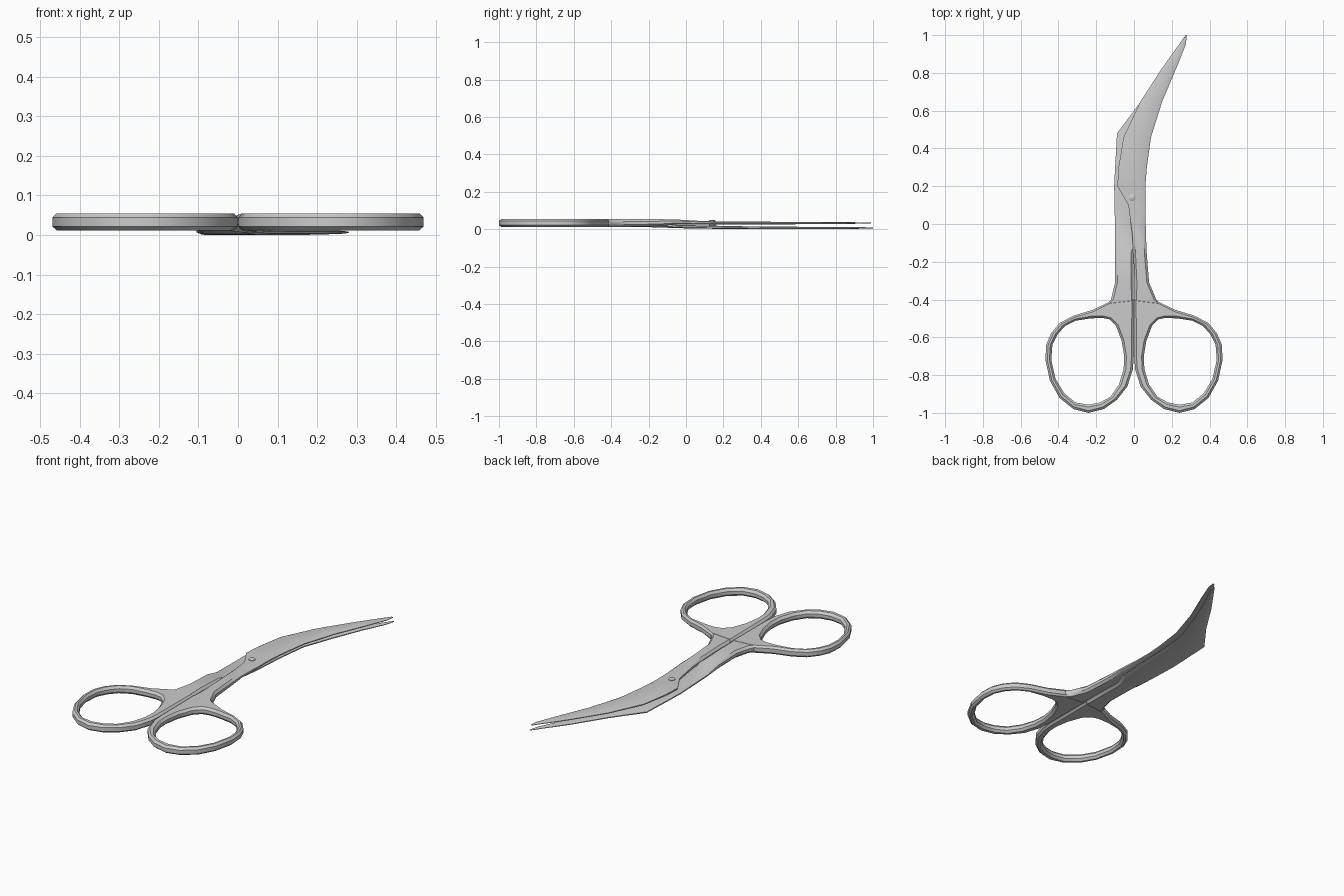
import bpy, bmesh, math


def finish(name, bm):
    bmesh.ops.recalc_face_normals(bm, faces=bm.faces[:])
    me = bpy.data.meshes.new(name)
    bm.to_mesh(me)
    bm.free()
    ob = bpy.data.objects.new(name, me)
    bpy.context.collection.objects.link(ob)
    bpy.ops.object.select_all(action='DESELECT')
    ob.select_set(True)
    bpy.context.view_layer.objects.active = ob
    bpy.ops.object.shade_smooth_by_angle(angle=math.radians(35))
    return ob


def skin(bm, loops, closed):
    rows = [[bm.verts.new(p) for p in loop] for loop in loops]
    n = len(rows[0])
    for i in range(len(rows) if closed else len(rows) - 1):
        a, b = rows[i], rows[(i + 1) % len(rows)]
        for j in range(n):
            k = (j + 1) % n
            bm.faces.new((a[j], a[k], b[k], b[j]))
    if not closed:
        bm.faces.new(rows[0])
        bm.faces.new(rows[-1])


# Blades: stations of (y, left x, right x, bottom z, top z)
def blade(name, stations):
    loops = []
    for y, l, r, zb, zt in stations:
        w, h = r - l, zt - zb
        d, c = min(0.012, w * 0.3), h * 0.3
        loops.append([(l + d, y, zb), (r - d, y, zb), (r, y, zb + c), (r, y, zt - c),
                      (r - d, y, zt), (l + d, y, zt), (l, y, zt - c), (l, y, zb + c)])
    bm = bmesh.new()
    skin(bm, loops, False)
    return finish(name, bm)


blade("lower_blade", [
    (-.44, -.16, -.002, .014, .053), (-.40, -.122, -.002, .013, .054),
    (-.31, -.100, -.003, .013, .054), (-.15, -.100, -.003, .010, .048),
    (-.05, -.100, .030, .006, .024), (.10, -.103, .045, .003, .020),
    (.20, -.105, .050, .002, .018), (.30, -.100, .055, .001, .016),
    (.48, -.090, .075, 0, .014), (.64, .030, .132, 0, .013),
    (.82, .145, .205, .001, .012), (.95, .238, .268, .003, .011),
    (1.0, .273, .280, .005, .009)])

blade("upper_blade", [
    (-.44, .002, .16, .014, .053), (-.40, .120, .002, .013, .054)[:1] + (.002, .118, .013, .054),
    (-.31, .003, .080, .013, .054), (-.15, -.004, .067, .016, .054),
    (-.05, -.010, .063, .026, .052), (.10, -.030, .060, .025, .043),
    (.20, -.088, .060, .025, .042), (.30, -.082, .068, .025, .041),
    (.46, -.055, .090, .026, .040), (.65, .035, .150, .027, .039),
    (.82, .145, .222, .028, .038), (.95, .238, .274, .030, .037),
    (.99, .267, .279, .031, .036)])

# Finger rings: outer x, y and inner x, y around the left loop
RING = [
    (-.001, -.40, -.13, -.505), (-.001, -.50, -.095, -.54), (-.001, -.60, -.065, -.62),
    (-.001, -.70, -.052, -.70), (-.006, -.77, -.055, -.77), (-.035, -.86, -.08, -.85),
    (-.09, -.93, -.125, -.915), (-.16, -.98, -.18, -.945), (-.24, -1.0, -.24, -.957),
    (-.32, -.98, -.31, -.945), (-.395, -.92, -.37, -.895), (-.445, -.83, -.415, -.82),
    (-.469, -.72, -.438, -.72), (-.465, -.64, -.432, -.64), (-.44, -.58, -.405, -.585),
    (-.395, -.525, -.365, -.54), (-.32, -.485, -.31, -.512), (-.22, -.455, -.23, -.50),
    (-.125, -.41, -.17, -.497)]


def ring(name, side):
    loops = []
    for ox, oy, ix, iy in RING:
        w = math.hypot(ox - ix, oy - iy)
        t = min(0.012, w * 0.33) / w
        loops.append([(side * (ix + (ox - ix) * u), iy + (oy - iy) * u, z) for u, z in
                      ((0, .024), (t, .012), (1 - t, .012), (1, .022),
                       (1, .044), (1 - t, .055), (t, .055), (0, .042))])
    bm = bmesh.new()
    skin(bm, loops, True)
    return finish(name, bm)


ring("left_finger_ring", 1)
ring("right_finger_ring", -1)

# Pivot screw with a slightly domed head
loops = [[(-.01 + r * math.cos(k * math.pi / 6), .14 + r * math.sin(k * math.pi / 6), z)
          for k in range(12)] for r, z in ((.015, .004), (.018, .040), (.018, .046), (.012, .050))]
bm = bmesh.new()
skin(bm, loops, False)
finish("pivot_screw", bm)
